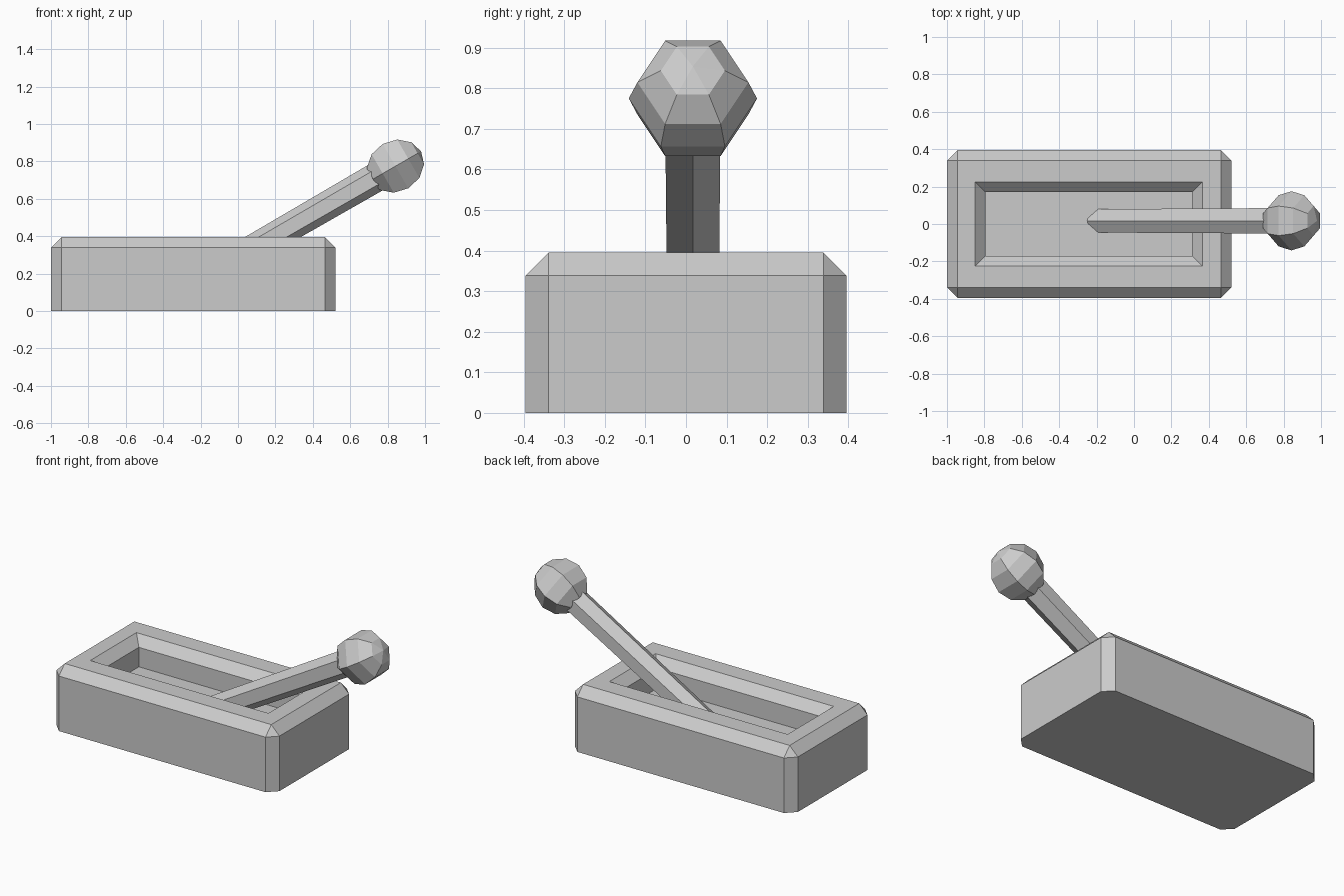
import bpy, bmesh
from math import radians, cos, sin
from mathutils import Matrix, Vector

cube = bpy.data.objects.get("Cube")
if cube:
    bpy.data.objects.remove(cube, do_unlink=True)

GREY = (0.6, 0.6, 0.6, 1)
mat = bpy.data.materials.new("plain grey")
mat.use_nodes = True
mat.diffuse_color = GREY
mat.node_tree.nodes["Principled BSDF"].inputs["Base Color"].default_value = GREY


def finish(bm, name):
    bmesh.ops.recalc_face_normals(bm, faces=bm.faces)
    mesh = bpy.data.meshes.new(name)
    bm.to_mesh(mesh)
    bm.free()
    mesh.materials.append(mat)
    obj = bpy.data.objects.new(name, mesh)
    bpy.context.collection.objects.link(obj)
    return obj


# Base block: chamfered upright and top edges, flat underside
X0, X1, Y, TOP, CHAMFER = -1.0, 0.52, 0.395, 0.395, 0.056
bm = bmesh.new()
bmesh.ops.create_cube(bm, size=1)
for v in bm.verts:
    v.co = ((X0 + X1) / 2 + v.co.x * (X1 - X0), v.co.y * 2 * Y, (v.co.z + 0.5) * TOP)
edges = [e for e in bm.edges if max(v.co.z for v in e.verts) > TOP / 2]
bmesh.ops.bevel(bm, geom=edges, offset=CHAMFER, segments=1, affect='EDGES')

# Recess: rim, sloped lip, upright walls, floor
FLOOR = 0.22
face = max(bm.faces, key=lambda f: f.calc_center_median().z)
for x0, x1, y, z in ((-0.85, 0.365, 0.225, TOP),
                     (-0.795, 0.31, 0.17, TOP - 0.055),
                     (-0.795, 0.31, 0.17, FLOOR)):
    mid = face.calc_center_median()
    bmesh.ops.inset_individual(bm, faces=[face], thickness=0.01)
    for v in face.verts:
        v.co = (x0 if v.co.x < mid.x else x1, -y if v.co.y < 0 else y, z)
finish(bm, "base_tray")

# Lever axis leans towards +x, with a corner of each hexagon on top
TILT = radians(30)
axis = Vector((cos(TILT), 0, sin(TILT)))
knob_centre = Vector((0.842, 0.017, 0.775))
lean = Matrix.Rotation(radians(90) - TILT, 4, 'Y')

# Lever shaft, slightly wider at the knob, sunk into the floor
LENGTH = 1.22
bm = bmesh.new()
bmesh.ops.create_cone(bm, cap_ends=True, segments=6, radius1=0.072, radius2=0.079,
                      depth=LENGTH)
hex_turn = Matrix.Rotation(0, 4, 'Z')
if min(abs(v.co.y) for v in bm.verts) > 0.01:
    hex_turn = Matrix.Rotation(radians(30), 4, 'Z')
bm.transform(Matrix.Translation(knob_centre - axis * LENGTH / 2) @ lean @ hex_turn)
finish(bm, "lever_shaft")

# Faceted knob
bm = bmesh.new()
bmesh.ops.create_uvsphere(bm, u_segments=6, v_segments=6, radius=0.158)
bm.transform(Matrix.Translation(knob_centre) @ lean)
finish(bm, "lever_knob")
